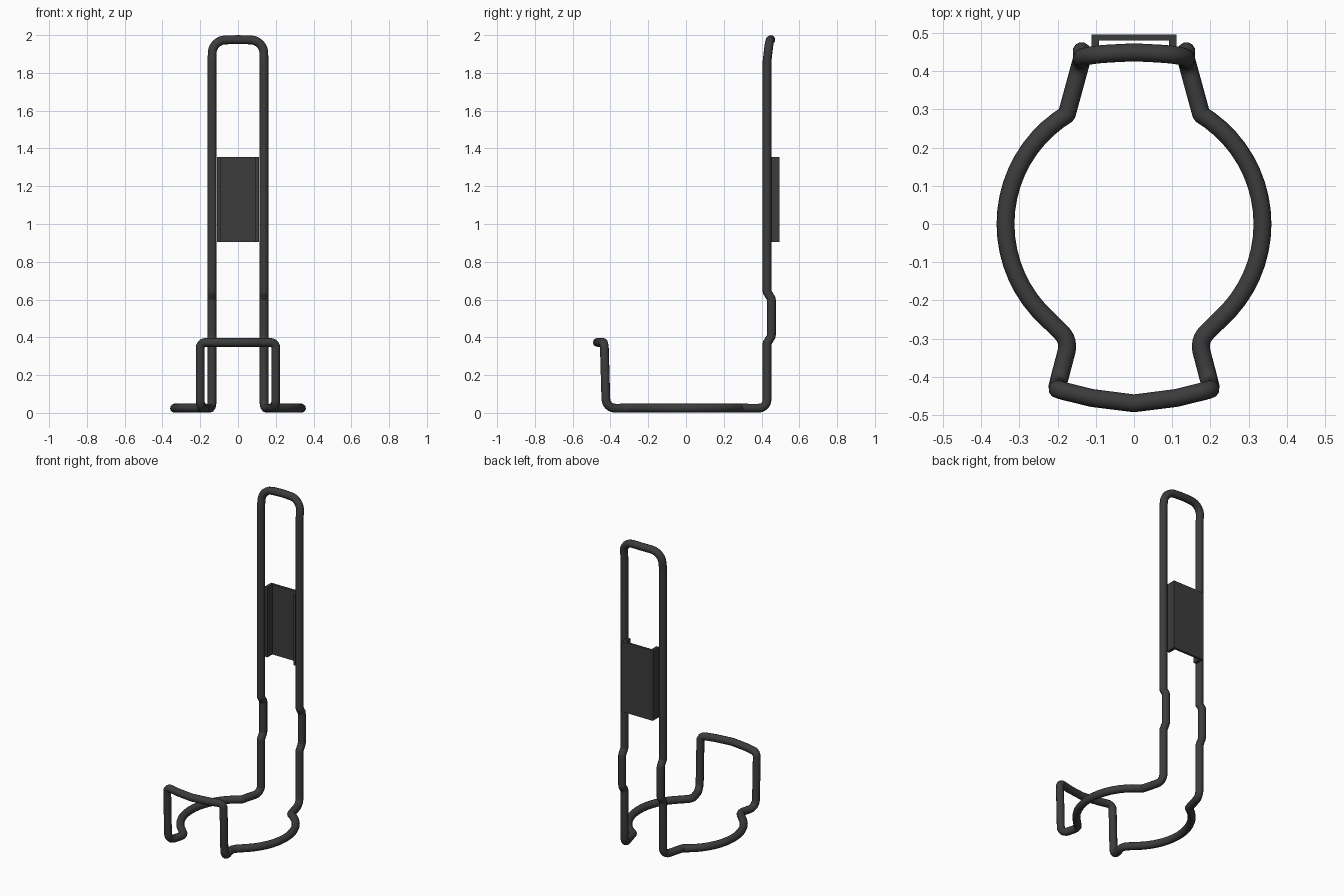
import bpy, bmesh, math
from mathutils import Vector

cube = bpy.data.objects.get("Cube")
if cube:
    bpy.data.objects.remove(cube, do_unlink=True)

TUBE = 0.0235     # tube radius
BASE = 0.025      # height of the base ring's centre line
RING = 0.336      # radius of the base ring

dark = bpy.data.materials.new("dark grey metal")
dark.use_nodes = True
dark.diffuse_color = (0.045, 0.045, 0.045, 1)
dark.node_tree.nodes["Principled BSDF"].inputs["Base Color"].default_value = dark.diffuse_color


def rounded(corners, steps=6):
    """Closed path of (point, radius) corners with arcs at the bends."""
    path = []
    for i, (p, r) in enumerate(corners):
        if r == 0:
            path.append(p)
            continue
        a = (corners[i - 1][0] - p).normalized()
        b = (corners[(i + 1) % len(corners)][0] - p).normalized()
        half = a.angle(b) / 2
        reach = r / math.tan(half)
        centre = p + (a + b).normalized() * r / math.sin(half)
        start = (p + a * reach - centre).normalized()
        end = (p + b * reach - centre).normalized()
        path += [centre + start.slerp(end, k / steps) * r for k in range(steps + 1)]
    return path


def ring_point(degrees):
    t = math.radians(degrees)
    return Vector((RING * math.cos(t), RING * math.sin(t), BASE))


# Left half of the wire, from the middle of the top to the middle of the front
half = [
    (Vector((0, 0.449, 1.976)), 0),
    (Vector((0.06, 0.446, 1.975)), 0),
    (Vector((0.137, 0.441, 1.970)), 0.072),
    (Vector((0.137, 0.429, 1.86)), 0.1),
    # stepped section of the upright
    (Vector((0.137, 0.429, 0.64)), 0.02),
    (Vector((0.137, 0.452, 0.605)), 0.02),
    (Vector((0.137, 0.452, 0.405)), 0.02),
    (Vector((0.137, 0.429, 0.37)), 0.02),
    # foot of the upright and neck of the ring
    (Vector((0.137, 0.429, BASE)), 0.045),
    (Vector((0.176, 0.286, BASE)), 0.012),
]
half += [(ring_point(d), 0) for d in range(54, -45, -6)]
half += [
    # pinch in front of the ring, then the front loop
    (Vector((0.169, -0.305, BASE)), 0.05),
    (Vector((0.200, -0.423, BASE)), 0.05),
    (Vector((0.200, -0.433, 0.373)), 0.03),
    (Vector((0.110, -0.455, 0.373)), 0),
    (Vector((0, -0.469, 0.373)), 0),
]
mirrored = [(Vector((-p.x, p.y, p.z)), r) for p, r in reversed(half[1:-1])]
path = rounded(half + mirrored)

# Wire frame: one closed tube
curve = bpy.data.curves.new("wire_frame", "CURVE")
curve.dimensions = "3D"
curve.bevel_depth = TUBE
curve.bevel_resolution = 4
spline = curve.splines.new("POLY")
spline.points.add(len(path) - 1)
for point, co in zip(spline.points, path):
    point.co = (*co, 1)
spline.use_cyclic_u = True
spline.use_smooth = True
wire = bpy.data.objects.new("wire_frame", curve)
bpy.context.collection.objects.link(wire)
curve.materials.append(dark)
bpy.ops.object.select_all(action="DESELECT")
wire.select_set(True)
bpy.context.view_layer.objects.active = wire
bpy.ops.object.convert(target="MESH")
bpy.ops.object.shade_smooth_by_angle(angle=math.radians(40))

# Mounting bracket: channel profile extruded upwards between the uprights
OUT, IN, FRONT, BACK, WALL = 0.111, 0.092, 0.43, 0.495, 0.015
side = [(OUT, BACK), (OUT, FRONT), (IN, FRONT), (IN, BACK - WALL)]
profile = side + [(-x, y) for x, y in reversed(side)]
bm = bmesh.new()
face = bm.faces.new([bm.verts.new((x, y, 0.905)) for x, y in profile])
lifted = bmesh.ops.extrude_face_region(bm, geom=[face])
bmesh.ops.translate(bm, vec=(0, 0, 0.45),
                    verts=[g for g in lifted["geom"] if isinstance(g, bmesh.types.BMVert)])
bmesh.ops.recalc_face_normals(bm, faces=bm.faces)
mesh = bpy.data.meshes.new("mounting_bracket")
bm.to_mesh(mesh)
bm.free()
mesh.materials.append(dark)
bracket = bpy.data.objects.new("mounting_bracket", mesh)
bpy.context.collection.objects.link(bracket)
